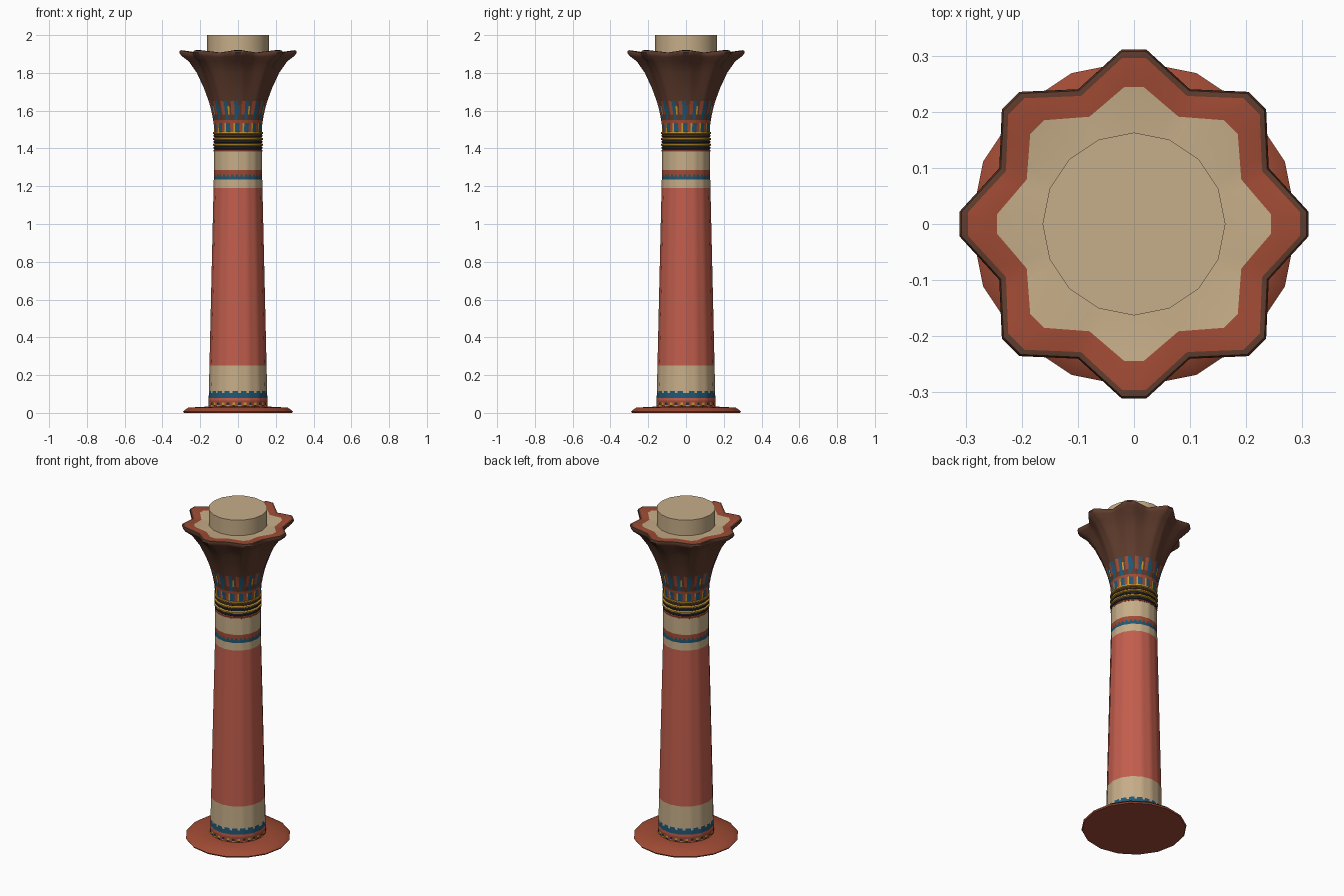
import bpy, bmesh, math

if "Cube" in bpy.data.objects:
    bpy.data.objects.remove(bpy.data.objects["Cube"])


def lin(c):
    c /= 255
    return c / 12.92 if c <= 0.04045 else ((c + 0.055) / 1.055) ** 2.4


COLORS = {
    "sandstone": (198, 173, 136), "shaft_red": (194, 94, 77), "brick_red": (160, 75, 52),
    "dark_brown": (96, 60, 45), "blue": (32, 88, 118), "yellow": (200, 155, 50),
    "navy": (42, 44, 58),
}
NAMES = list(COLORS)
MATS = []
for n, c in COLORS.items():
    m = bpy.data.materials.new(n)
    m.diffuse_color = (*[lin(v) for v in c], 1)
    m.use_nodes = True
    m.node_tree.nodes["Principled BSDF"].inputs["Base Color"].default_value = m.diffuse_color
    MATS.append(m)


def loft(name, rings, rule, smooth=35, cap_bottom=True, cap_top=True):
    """Join rings of points; rule(row, column) gives the colour name."""
    bm = bmesh.new()
    vs = [[bm.verts.new(p) for p in r] for r in rings]
    n = len(rings[0])
    for i in range(len(rings) - 1):
        for j in range(n):
            k = (j + 1) % n
            f = bm.faces.new((vs[i][j], vs[i][k], vs[i + 1][k], vs[i + 1][j]))
            f.material_index = NAMES.index(rule(i, j))
    if cap_bottom:
        bm.faces.new(vs[0][::-1]).material_index = NAMES.index(rule(0, 0))
    if cap_top:
        bm.faces.new(vs[-1]).material_index = NAMES.index(rule(len(rings) - 2, 0))
    me = bpy.data.meshes.new(name)
    bm.to_mesh(me)
    bm.free()
    for m in MATS:
        me.materials.append(m)
    ob = bpy.data.objects.new(name, me)
    bpy.context.collection.objects.link(ob)
    bpy.ops.object.select_all(action='DESELECT')
    ob.select_set(True)
    bpy.context.view_layer.objects.active = ob
    bpy.ops.object.shade_smooth_by_angle(angle=math.radians(smooth))
    return ob


def split(points, k):
    """Cut each polygon side into k straight pieces."""
    out = []
    for a, b in zip(points, points[1:] + points[:1]):
        for t in range(k):
            out.append(tuple(p + (q - p) * t / k for p, q in zip(a, b)))
    return out


def circle(r, z, k=1, n=16):
    return split([(r * math.cos(2 * math.pi * i / n), r * math.sin(2 * math.pi * i / n), z)
                  for i in range(n)], k)


def lobed(tip, valley, z_tip, z_valley, half, k=4):
    """Eight-lobed outline: two points per tip and one per valley."""
    pts = []
    for i in range(8):
        for d, r, z in ((-half, tip, z_tip), (half, tip, z_tip), (22.5, valley, z_valley)):
            a = math.radians(45 * i + d)
            pts.append((r * math.cos(a), r * math.sin(a), z))
    return split(pts, k)


# base disc
loft("base_disc", [circle(0.286, 0), circle(0.291, 0.008), circle(0.264, 0.028), circle(0.15, 0.034)],
     lambda i, j: "brick_red")

# shaft with painted bands
shaft_z = [0.03, 0.042, 0.055, 0.065, 0.08, 0.105, 0.117, 0.25, 1.19, 1.235, 1.252, 1.262, 1.285, 1.385]
checks = ("yellow", "brick_red", "navy", "brick_red")


def shaft_rule(i, j):
    bands = [checks[j % 4], checks[(j + 2) % 4], "brick_red", "shaft_red", "blue",
             "blue" if j % 3 else "sandstone", "sandstone", "shaft_red", "sandstone", "blue",
             "blue" if j % 2 else "brick_red", "brick_red", "sandstone"]
    return bands[i]


def shaft_r(z):
    return 0.157 - 0.029 * min(z / 1.25, 1)


loft("shaft", [circle(shaft_r(z), z, 4) for z in shaft_z], shaft_rule)

# stacked neck rings
ring_colors = ["brick_red", "navy", "yellow", "navy", "yellow", "dark_brown", "yellow"]
for n, col in enumerate(ring_colors):
    z, h = 1.38 + n * 0.0157, 0.0157
    bulge = 0.133 if col == "yellow" else 0.129
    loft(f"neck_ring_{n + 1}", [circle(0.124, z), circle(bulge, z + h * 0.25),
                                circle(bulge, z + h * 0.75), circle(0.124, z + h)],
         lambda i, j, col=col: col)

# flower capital: painted stripes below, flaring lobes, rim and recessed top
profile = [  # tip radius, valley radius, tip z, valley z, tip half angle
    (0.127, 0.127, 1.485, 1.485, 7.5), (0.130, 0.130, 1.535, 1.535, 7.5),
    (0.133, 0.132, 1.55, 1.55, 7.5), (0.138, 0.136, 1.58, 1.58, 7.5),
    (0.149, 0.146, 1.625, 1.625, 7.5), (0.157, 0.152, 1.652, 1.652, 7.5),
    (0.182, 0.174, 1.72, 1.72, 7), (0.219, 0.203, 1.80, 1.80, 6),
    (0.262, 0.231, 1.862, 1.86, 5), (0.300, 0.254, 1.890, 1.882, 4),
    (0.312, 0.260, 1.908, 1.897, 4), (0.308, 0.257, 1.919, 1.907, 4),
    (0.297, 0.247, 1.920, 1.908, 4), (0.245, 0.207, 1.912, 1.906, 4),
    (0.15, 0.145, 1.905, 1.905, 7)]
stripes = ("blue", "blue", "blue", "brick_red", "brick_red", "yellow")
upper = ("blue", "blue", "blue", "dark_brown", "brick_red", "brick_red",
         "blue", "blue", "yellow", "dark_brown", "brick_red", "brick_red")


def capital_rule(i, j):
    if i == 0:
        return stripes[j % 6]
    if i == 1:
        return "brick_red"
    if i == 2:
        return "blue" if j % 6 < 2 else "dark_brown"
    if i == 3:
        return upper[j % 12]
    if i == 4:
        return upper[j % 12] if j % 6 != 2 else "dark_brown"
    if i < 12:
        return "dark_brown"
    return "brick_red" if i == 12 else "sandstone"


loft("capital", [lobed(*p) for p in profile], capital_rule, smooth=50)

# top block
loft("top_block", [circle(0.163, 1.89), circle(0.163, 2.0)], lambda i, j: "sandstone")
